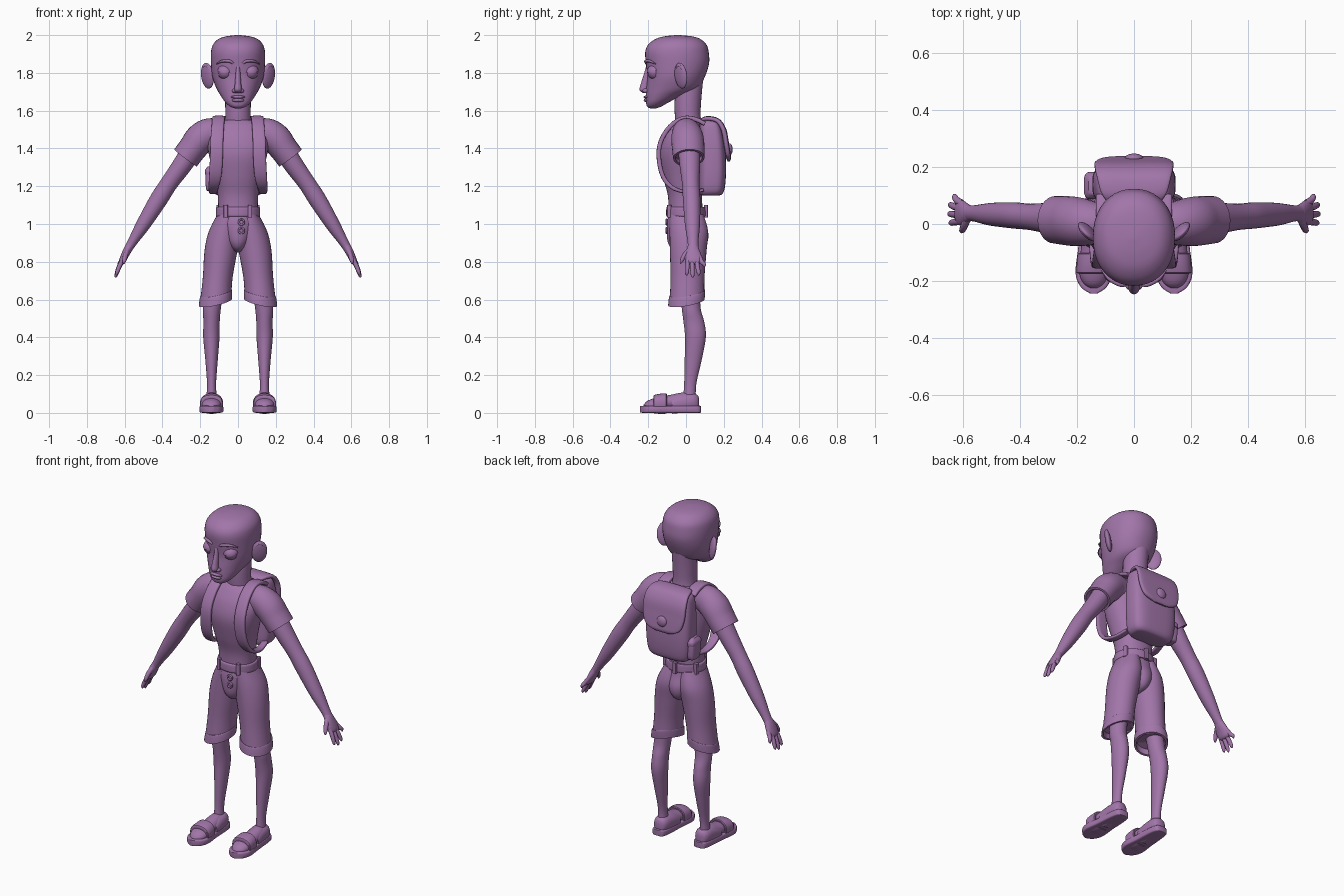
import bpy, bmesh, math
from mathutils import Vector, Matrix, Euler

skin = bpy.data.materials.new("purple")
skin.diffuse_color = (0.36, 0.18, 0.40, 1)


def finish(name, bm, mirror):
    bmesh.ops.recalc_face_normals(bm, faces=bm.faces)
    me = bpy.data.meshes.new(name)
    bm.to_mesh(me)
    bm.free()
    ob = bpy.data.objects.new(name, me)
    bpy.context.collection.objects.link(ob)
    me.materials.append(skin)
    bpy.ops.object.select_all(action='DESELECT')
    ob.select_set(True)
    bpy.context.view_layer.objects.active = ob
    bpy.ops.object.shade_smooth_by_angle(angle=math.radians(45))
    if mirror:
        ob.modifiers.new("mirror", 'MIRROR')
    return ob


def spline(pts, k):
    """Catmull-Rom through rows of numbers"""
    out = []
    for i in range(len(pts) - 1):
        p0, p1 = pts[max(i - 1, 0)], pts[i]
        p2, p3 = pts[i + 1], pts[min(i + 2, len(pts) - 1)]
        for s in range(k):
            t = s / k
            out.append([0.5 * (2 * b + (c - a) * t + (2 * a - 5 * b + 4 * c - d) * t * t
                               + (3 * b - a - 3 * c + d) * t ** 3)
                        for a, b, c, d in zip(p0, p1, p2, p3)])
    return out + [list(pts[-1])]


def tube(name, pts, ref='Y', axis=None, p=2.0, n=28, k=5, mirror=False, hollow=0):
    """Sweep rings (x, y, z, a, b): b lies along ref, a across it"""
    rows = spline(pts, k)
    ref = Vector({'X': (1, 0, 0), 'Y': (0, 1, 0), 'Z': (0, 0, 1)}[ref])
    bm = bmesh.new()
    rings = []

    def ring(c, a, b, t):
        v = (ref - t * ref.dot(t)).normalized()
        u = v.cross(t)
        vs = []
        for j in range(n):
            co, si = math.cos(2 * math.pi * j / n), math.sin(2 * math.pi * j / n)
            x = math.copysign(abs(co) ** (2 / p), co) * a
            y = math.copysign(abs(si) ** (2 / p), si) * b
            vs.append(bm.verts.new(c + u * x + v * y))
        rings.append(vs)

    for i, r in enumerate(rows):
        nxt, prv = rows[min(i + 1, len(rows) - 1)], rows[max(i - 1, 0)]
        t = Vector(axis) if axis else Vector(nxt[:3]) - Vector(prv[:3])
        t.normalize()
        ring(Vector(r[:3]), r[3], r[4], t)
    if hollow:  # open hem at the end of the sweep
        c, (a, b) = Vector(rows[-1][:3]), rows[-1][3:]
        back = (Vector(rows[0][:3]) - c).normalized() * hollow
        ring(c, a - .012, b - .012, t)
        ring(c + back, a - .015, b - .015, t)
    for r0, r1 in zip(rings, rings[1:]):
        for j in range(n):
            bm.faces.new((r0[j], r0[(j + 1) % n], r1[(j + 1) % n], r1[j]))
    bm.faces.new(rings[0])
    bm.faces.new(rings[-1])
    return finish(name, bm, mirror)


def ball(name, loc, scale, rot=(0, 0, 0), mirror=False, cut=None):
    bm = bmesh.new()
    bmesh.ops.create_uvsphere(bm, u_segments=28, v_segments=18, radius=1)
    if cut:
        bmesh.ops.bisect_plane(bm, geom=bm.verts[:] + bm.edges[:] + bm.faces[:],
                               plane_co=(0, 0, cut[1]), plane_no=(0, 0, cut[0]), clear_inner=True)
    bm.transform(Matrix.LocRotScale(Vector(loc), Euler(rot), Vector(scale)))
    return finish(name, bm, mirror)


def hoop(name, loc, rx, ry, r, rot=(0, 0, 0), mirror=False):
    bm = bmesh.new()
    n, m = 36, 10
    vs = [[bm.verts.new(((rx + r * math.cos(b)) * math.cos(a), (ry + r * math.cos(b)) * math.sin(a),
                         r * math.sin(b)))
           for b in (2 * math.pi * j / m for j in range(m))] for a in (2 * math.pi * i / n for i in range(n))]
    for i in range(n):
        for j in range(m):
            bm.faces.new((vs[i][j], vs[i - 1][j], vs[i - 1][j - 1], vs[i][j - 1]))
    bm.transform(Matrix.LocRotScale(Vector(loc), Euler(rot), None))
    return finish(name, bm, mirror)


def column(name, rows, **kw):
    """Upright loft from rows (z, half width, y front, y back)"""
    return tube(name, [(0, (f + b) / 2, z, w, (b - f) / 2) for z, w, f, b in rows], axis=(0, 0, 1), **kw)


# head and neck
column("head", [(1.612, .015, -.19, -.16), (1.622, .042, -.206, -.13), (1.645, .068, -.212, -.09),
                (1.68, .092, -.212, -.02), (1.72, .115, -.21, .065), (1.78, .136, -.205, .10),
                (1.85, .143, -.212, .122), (1.91, .143, -.216, .12), (1.95, .132, -.20, .108),
                (1.98, .103, -.16, .075), (1.994, .06, -.11, .03), (2.0, .01, -.055, -.035)], p=2.15, n=40)
tube("neck", [(0, .025, 1.47, .08, .07), (0, .01, 1.56, .068, .068), (0, .01, 1.65, .068, .07),
              (0, .02, 1.76, .068, .07)])

# face
ball("eye", (.067, -.163, 1.805), (.038, .04, .036), mirror=True)
ball("upper_eyelid", (.067, -.163, 1.805), (.043, .045, .041), (.25, 0, 0), True, (1, .15))
ball("lower_eyelid", (.067, -.163, 1.805), (.042, .044, .040), (-.1, 0, 0), True, (-1, -.45))
tube("eyebrow", [(.026, -.210, 1.85, .006, .006), (.045, -.212, 1.862, .008, .009),
                 (.085, -.192, 1.862, .007, .008), (.112, -.162, 1.848, .003, .003)], mirror=True, n=12)
tube("nose", [(0, -.198, 1.84, .010, .012), (0, -.206, 1.79, .013, .018), (0, -.218, 1.74, .017, .022),
              (0, -.222, 1.71, .020, .024), (0, -.214, 1.694, .014, .014)], axis=(0, 0, -1))
ball("nostril", (.018, -.212, 1.705), (.013, .018, .012), mirror=True)
ball("upper_lip", (0, -.207, 1.672), (.038, .018, .009))
ball("lower_lip", (0, -.206, 1.655), (.033, .018, .010))
ball("ear", (.162, -.027, 1.785), (.017, .044, .069), (0, .15, -.8), True)
hoop("ear_rim", (.167, -.032, 1.79), .05, .028, .006, (0, math.pi / 2 + .15, -.8), True)

# shirt
column("shirt", [(1.05, .105, -.092, .088), (1.15, .107, -.096, .085), (1.25, .125, -.122, .085),
                 (1.37, .155, -.142, .085), (1.46, .165, -.122, .085), (1.52, .13, -.085, .08),
                 (1.55, .085, -.055, .072)], p=2.2, n=36)
hoop("collar", (0, -.002, 1.52), .083, .078, .011, (.38, 0, 0))
tube("sleeve", [(.09, 0, 1.475, .075, .065), (.15, .003, 1.478, .082, .078), (.20, .008, 1.45, .082, .086),
                (.24, .012, 1.40, .076, .086), (.278, .015, 1.35, .075, .083)], mirror=True, hollow=.03)

# arms and hands
tube("arm", [(.22, .015, 1.43, .055, .06), (.29, .02, 1.32, .052, .055), (.365, .025, 1.215, .046, .046),
             (.42, .03, 1.13, .047, .046), (.50, .034, 1.0, .038, .04), (.556, .037, .91, .026, .029),
             (.58, .038, .87, .022, .028)], mirror=True)
tube("palm", [(.568, .037, .895, .018, .024), (.582, .037, .868, .022, .032), (.601, .038, .83, .02, .044),
              (.614, .042, .80, .017, .042), (.62, .043, .787, .008, .03)], mirror=True)
fingers = {"index": (.010, .004, .728, .644), "middle": (.032, .035, .716, .648),
           "ring": (.054, .067, .728, .646), "little": (.072, .096, .772, .632)}
for f, (y0, y1, z1, x1) in fingers.items():
    x0, z0 = .603, .825
    tube(f + "_finger", [(x0, y0, z0, .012, .013), ((x0 + x1) / 2 + .004, (y0 + y1) / 2, (z0 + z1) / 2, .012, .012),
                         (x1 - .003, y1, z1 + .014, .009, .01), (x1, y1, z1, .003, .003)],
         n=12, mirror=True)
tube("thumb", [(.583, .025, .868, .014, .016), (.594, -.004, .84, .013, .013),
               (.602, -.022, .808, .011, .010), (.606, -.029, .79, .003, .003)], n=12, mirror=True)

# shorts and belt
column("shorts_seat", [(1.06, .105, -.09, .09), (1.01, .108, -.1, .1), (.95, .088, -.102, .118),
                       (.90, .066, -.095, .112), (.865, .036, -.07, .085), (.848, .008, -.02, .03)], n=36)
tube("shorts_leg", [(.055, .003, 1.05, .055, .09), (.072, .015, .96, .083, .102), (.09, .012, .86, .087, .097),
                    (.107, .008, .72, .079, .09), (.117, .006, .61, .081, .091)], mirror=True, axis=(0, 0, -1), n=32)
tube("shorts_cuff", [(.116, .006, .632, .080, .089), (.116, .006, .634, .086, .096), (.118, .004, .61, .089, .098),
                     (.12, .002, .585, .09, .098)], mirror=True, axis=(-.22, .18, -1), hollow=.03, n=32)
column("belt", [(1.04, .108, -.096, .096), (1.042, .117, -.104, .103), (1.065, .117, -.105, .103),
                (1.088, .115, -.103, .101), (1.09, .105, -.094, .094)], n=36, k=3)
for i, a in enumerate((-2.15, -1.0, .5, 1.57, 2.64)):
    x, y = .118 * math.cos(a), .105 * math.sin(a)
    tube("belt_loop_%d" % i, [(x, y, 1.035, .011, .011), (x, y, 1.1, .011, .011)], p=5, n=16, k=2)
for z in (.965, 1.01):
    hoop("fly_button", (.018, -.103, z), .014, .014, .005, (math.pi / 2, 0, 0))

# legs
tube("leg", [(.125, .02, .66, .05, .052), (.138, .028, .55, .047, .05), (.14, .042, .48, .043, .055),
             (.141, .05, .40, .043, .055), (.14, .038, .28, .033, .045), (.14, .022, .15, .024, .032),
             (.14, .018, .06, .03, .035)], axis=(0, 0, -1), mirror=True)

# sandals
shoe = dict(ref='X', axis=(0, -1, 0), mirror=True)
tube("sole", [(.138, .08, .019, .017, .015), (.138, .07, .019, .019, .037), (.138, .02, .019, .019, .048),
              (.14, -.08, .019, .019, .055), (.141, -.17, .019, .019, .064), (.141, -.22, .019, .019, .046),
              (.141, -.244, .019, .017, .012)], p=6, **shoe)
tube("foot", [(.14, .055, .05, .02, .02), (.14, .035, .058, .038, .038), (.14, -.01, .064, .044, .042),
              (.14, -.08, .058, .038, .045), (.141, -.16, .046, .034, .052), (.141, -.205, .038, .025, .038),
              (.141, -.225, .034, .008, .012)], **shoe)
tube("sandal_strap", [(.141, -.172, .046, .038, .054), (.141, -.170, .046, .048, .061),
                      (.14, -.14, .048, .053, .061), (.14, -.105, .05, .054, .058),
                      (.14, -.103, .05, .044, .05)], k=2, p=2.4, **shoe)
tube("heel_cup", [(.138, .07, .05, .025, .015), (.138, .06, .055, .04, .034), (.138, .03, .058, .047, .046),
                  (.138, -.03, .05, .05, .05), (.139, -.075, .04, .045, .051)], p=2.3, **shoe)

# backpack
column("pack", [(1.15, .09, .09, .165), (1.157, .118, .075, .19), (1.19, .136, .068, .205),
                (1.28, .145, .068, .212), (1.40, .145, .068, .208), (1.49, .136, .07, .195),
                (1.535, .122, .075, .178), (1.553, .09, .09, .15)], p=3.6, n=40)
tube("pack_flap", [(0, .075, 1.545, .010, .09), (0, .11, 1.558, .013, .115), (0, .165, 1.547, .014, .13),
                   (0, .198, 1.50, .015, .138), (0, .212, 1.43, .015, .137), (0, .222, 1.37, .014, .12),
                   (0, .226, 1.345, .012, .09), (0, .226, 1.33, .005, .045)], ref='X', p=4, n=36)
ball("flap_button", (0, .231, 1.395), (.032, .016, .032))
tube("side_pocket", [(-.145, .135, 1.175, .015, .025), (-.145, .135, 1.185, .024, .04),
                     (-.147, .135, 1.25, .026, .043), (-.146, .135, 1.29, .024, .04)],
     axis=(0, 0, 1), p=3.5, k=3, hollow=.02)
tube("pocket_flap", [(-.145, .135, 1.262, .029, .046), (-.145, .135, 1.285, .03, .047),
                     (-.142, .135, 1.305, .018, .03)], axis=(0, 0, 1), p=3.5, k=3)
tube("shoulder_strap", [(.10, .10, 1.53, .011, .033), (.10, .045, 1.556, .012, .033), (.103, -.02, 1.558, .012, .033),
                        (.107, -.085, 1.515, .012, .033), (.112, -.132, 1.44, .012, .034),
                        (.114, -.144, 1.36, .012, .034), (.12, -.125, 1.26, .012, .033),
                        (.13, -.075, 1.195, .011, .026), (.132, .01, 1.168, .009, .02),
                        (.118, .09, 1.18, .009, .018)], ref='X', p=4, mirror=True)
